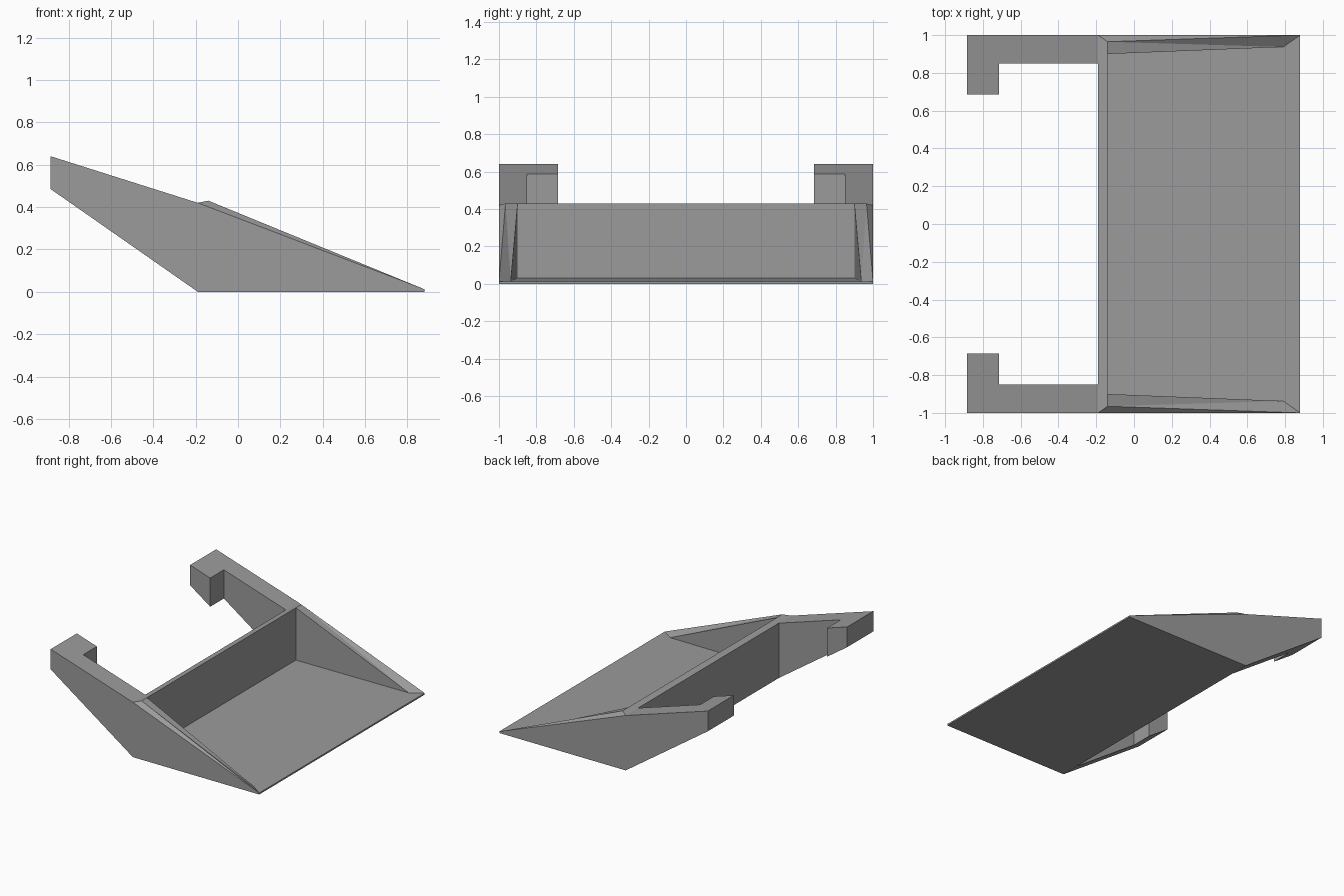
import bpy, bmesh

old = bpy.data.objects.get("Cube")
if old:
    bpy.data.objects.remove(old, do_unlink=True)

# Single grey material
grey = bpy.data.materials.new("plain grey")
grey.use_nodes = True
colour = (0.33, 0.33, 0.33, 1)
grey.diffuse_color = colour
grey.node_tree.nodes["Principled BSDF"].inputs["Base Color"].default_value = colour


def make_object(name, bm):
    bmesh.ops.recalc_face_normals(bm, faces=bm.faces)
    mesh = bpy.data.meshes.new(name)
    bm.to_mesh(mesh)
    bm.free()
    mesh.materials.append(grey)
    obj = bpy.data.objects.new(name, mesh)
    bpy.context.collection.objects.link(obj)
    return obj


# Scoop: named corners of one half, mirrored across the centre plane
BACK, FRONT, WALL = -0.19, 0.88, -0.14
EDGE, TOP, PEAK, FLOOR = 0.012, 0.42, 0.43, 0.03
corners = {
    "heel": (BACK, 1, 0), "toe": (FRONT, 1, 0),
    "blade": (FRONT, 1, EDGE), "shoulder": (BACK, 1, TOP),
    "ridge": (WALL, 0.965, PEAK), "rim": (WALL, 0.9, PEAK),
    "pit": (WALL, 0.9, FLOOR), "tip": (0.79, 0.937, 0.0136),
    "mid_heel": (BACK, 0, 0), "mid_toe": (FRONT, 0, 0),
    "mid_blade": (FRONT, 0, EDGE), "mid_shoulder": (BACK, 0, TOP),
    "mid_rim": (WALL, 0, PEAK), "mid_pit": (WALL, 0, FLOOR),
}
panels = [
    "heel toe blade shoulder",               # outer side
    "mid_heel mid_toe toe heel",             # underside
    "mid_toe mid_blade blade toe",           # cutting edge
    "mid_heel heel shoulder mid_shoulder",   # back
    "mid_shoulder shoulder ridge rim mid_rim",  # back lip
    "mid_rim rim pit mid_pit",               # inner back wall
    "rim tip pit",                           # inner side wall
    "mid_pit pit tip blade mid_blade",       # floor
    "shoulder blade ridge", "ridge blade tip", "ridge tip rim",  # side rim
]
bm = bmesh.new()
verts = {key: bm.verts.new(co) for key, co in corners.items()}
for panel in panels:
    bm.faces.new([verts[key] for key in panel.split()])
scoop = make_object("scoop", bm)
mirror = scoop.modifiers.new("mirror", 'MIRROR')
mirror.use_axis = (False, True, False)
mirror.use_clip = True


# Arms: hooked outline seen from above, given sloping top and bottom
def top_z(x):
    return 0.42 - (x - BACK) * 0.3165


def bottom_z(x):
    return (BACK - x) * 0.698


END, HOOK = -0.885, -0.715
outline = [(BACK, 1), (END, 1), (END, 0.685), (HOOK, 0.685), (HOOK, 0.85), (BACK, 0.85)]
for name, side in (("back_arm", 1), ("front_arm", -1)):
    bm = bmesh.new()
    upper = [bm.verts.new((x, y * side, top_z(x))) for x, y in outline]
    lower = [bm.verts.new((x, y * side, bottom_z(x))) for x, y in outline]
    bm.faces.new(upper)
    bm.faces.new(lower[::-1])
    for i in range(len(outline) - 1):
        bm.faces.new((upper[i], lower[i], lower[i + 1], upper[i + 1]))
    bm.faces.new((upper[-1], lower[-1], lower[0], upper[0]))
    make_object(name, bm)
